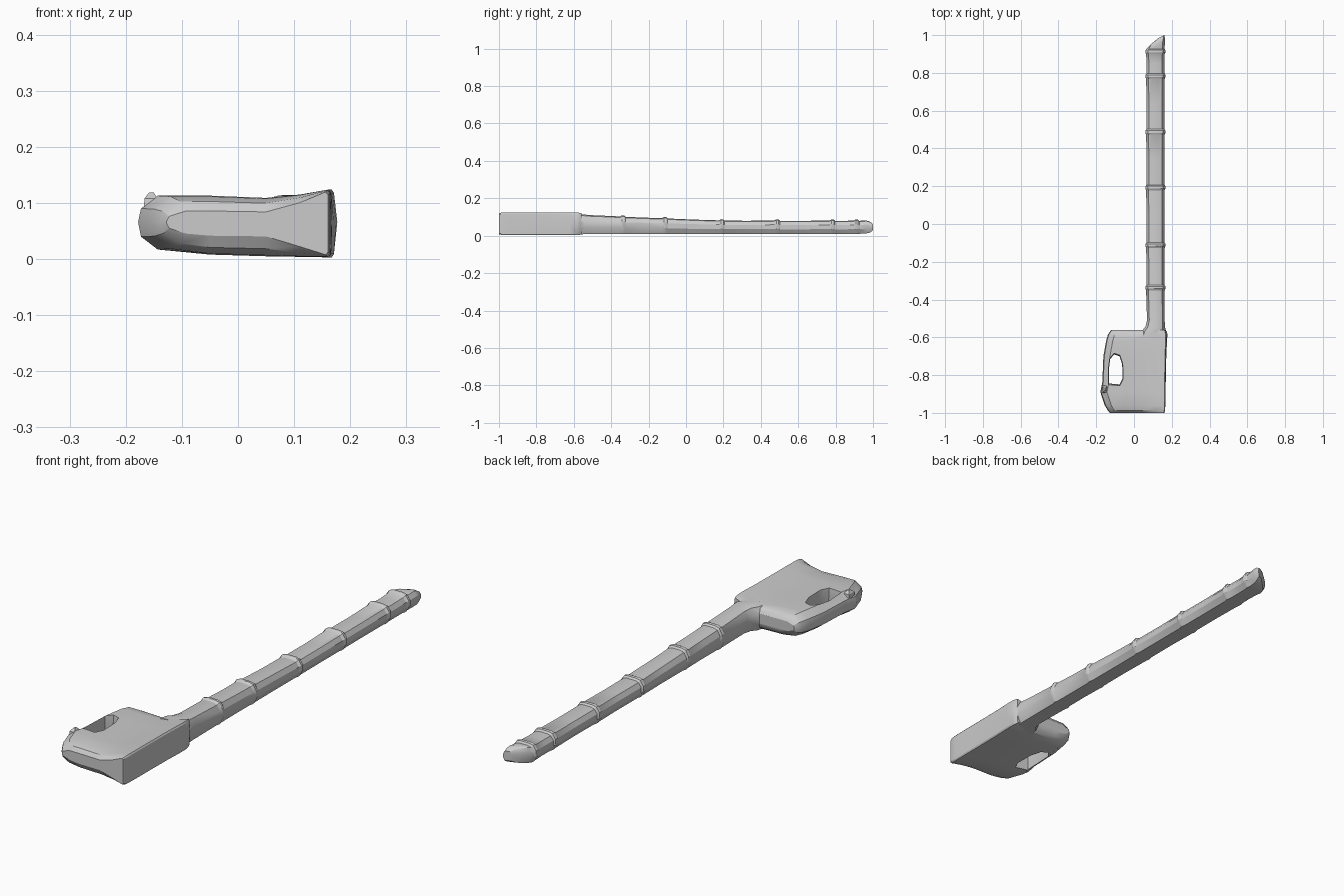
import bpy, bmesh, math

if "Cube" in bpy.data.objects:
    bpy.data.objects.remove(bpy.data.objects["Cube"])


def loft(name, rings):
    """Skin a list of equal-length point rings and cap both ends."""
    bm = bmesh.new()
    loops = [[bm.verts.new(p) for p in r] for r in rings]
    for a, b in zip(loops, loops[1:]):
        n = len(a)
        for i in range(n):
            bm.faces.new((a[i], a[(i + 1) % n], b[(i + 1) % n], b[i]))
    bm.faces.new(loops[0])
    bm.faces.new(loops[-1])
    bmesh.ops.recalc_face_normals(bm, faces=bm.faces)
    me = bpy.data.meshes.new(name)
    bm.to_mesh(me)
    bm.free()
    ob = bpy.data.objects.new(name, me)
    bpy.context.collection.objects.link(ob)
    return ob


def boolean(ob, other, op):
    m = ob.modifiers.new(op.lower(), 'BOOLEAN')
    m.operation, m.object, m.solver = op, other, 'EXACT'
    bpy.context.view_layer.objects.active = ob
    bpy.ops.object.modifier_apply(modifier=m.name)
    bpy.data.objects.remove(other)


# Head: wide block, rounded on the left, flared to a flat face on the right
def head_ring(y, xl, xr, bulge, s):
    mid = 0.066
    pts = [(xl, .066), (xl + .005, .09), (xl + .035, .113), (-.05, .113),
           (.05, .109), (.11, .115), (xr - .004, .124), (xr, .118),
           (xr + bulge, .066), (xr, .009), (xr - .004, .003), (.11, .004),
           (.05, .005), (-.05, .008), (xl + .035, .017), (xl + .005, .04)]
    out = []
    for x, z in pts:
        f = min(1, max(0, (x - .05) / .11))
        k = s + (1 - s) * .9 * f
        out.append((x, y, mid + (z - mid) * k))
    return out


head = loft("head", [head_ring(*r) for r in [
    (-1.0, -.128, .160, 0, .42),
    (-.988, -.138, .164, 0, .78),
    (-.96, -.155, .165, .001, .97),
    (-.89, -.178, .166, .001, 1),
    (-.84, -.168, .166, .002, 1),
    (-.70, -.162, .168, .003, 1),
    (-.62, -.148, .171, .004, 1),
    (-.585, -.138, .171, .006, .93),
    (-.57, -.128, .168, .006, .75),
    (-.56, -.118, .164, .003, .42)]])

# Finger hole: tapered eight-sided opening near the left edge
hole = [(-.135, -.85), (-.075, -.855), (-.058, -.82), (-.06, -.74),
        (-.075, -.695), (-.105, -.685), (-.128, -.71), (-.136, -.77)]


def hole_ring(z, k):
    return [(-.097 + (x + .097) * k, -.77 + (y + .77) * k, z) for x, y in hole]


cutter = loft("hole_cutter", [hole_ring(-.05, 1.15), hole_ring(.065, .93), hole_ring(.2, 1.15)])
cutter.hide_render = True
boolean(head, cutter, 'DIFFERENCE')


# Handle: bevelled bar with raised knuckles across the top
def handle_ring(y, xl, xr, z0, z1, shear=0):
    h, w = z1 - z0, xr - xl
    pts = [(xl, z0 + h * .35), (xl, z0 + h * .68), (xl + w * .13, z1 - h * .06),
           (xl + w * .3, z1), (xr - w * .3, z1), (xr - w * .13, z1 - h * .06),
           (xr, z0 + h * .68), (xr, z0 + h * .35), (xr - w * .16, z0), (xl + w * .16, z0)]
    return [(x, y + shear * (x - xl) / w, z) for x, z in pts]


def top_z(y):
    stops = [(-.62, .119), (-.335, .103), (-.11, .094), (.195, .082), (1, .081)]
    for (a, za), (b, zb) in zip(stops, stops[1:]):
        if y <= b:
            return za + (zb - za) * (y - a) / (b - a)


knuckles = [-.335, -.11, .195, .49, .785, .915]
rings = [handle_ring(-.60, .03, .167, .006, .113),
         handle_ring(-.565, .042, .167, .007, .114),
         handle_ring(-.545, .06, .165, .008, .113),
         handle_ring(-.51, .069, .162, .009, .110)]
for i, y in enumerate(knuckles):
    t = top_z(y)
    rings += [handle_ring(y - .018, .064, .162, .01, t),
              handle_ring(y - .007, .060, .167, .01, t + .006),
              handle_ring(y + .005, .061, .166, .01, t + .005),
              handle_ring(y + .012, .066, .162, .01, t - .002)]
    if i < 5:
        m = (y + knuckles[i + 1]) / 2
        rings.append(handle_ring(m, .067, .161, .01, top_z(m) - .002))
# Slanted tip
rings += [handle_ring(.935, .072, .164, .012, .082, .035),
          handle_ring(.965, .105, .163, .016, .077, .02),
          handle_ring(.985, .130, .160, .026, .066, .015)]
handle = loft("handle", rings)
boolean(head, handle, 'UNION')

# Small nub on the left rim
nub = loft("rim_nub", [[(-.154 + dx * k, -.875 + dy * k, z) for dx, dy in
                        [(-.014, -.02), (.012, -.02), (.012, .02), (-.014, .02)]]
                       for z, k in [(.09, 1), (.108, .9), (.119, .3)]])
boolean(head, nub, 'UNION')

head.name = "axe_shaped_key"
bpy.ops.object.select_all(action='DESELECT')
head.select_set(True)
bpy.context.view_layer.objects.active = head
bpy.ops.object.shade_smooth_by_angle(angle=math.radians(28))
